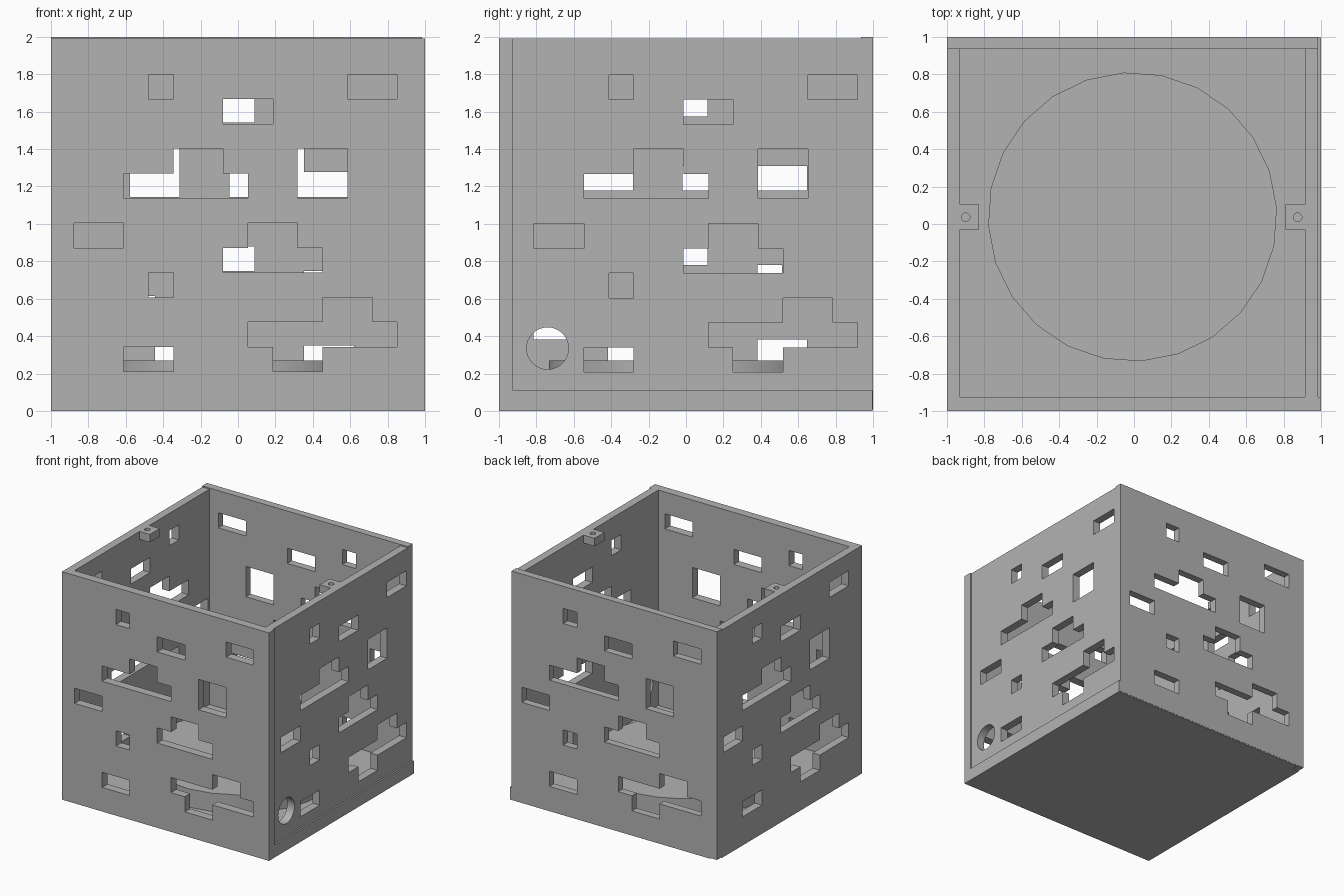
import bpy
import bmesh
import math
from mathutils import Matrix

cube = bpy.data.objects.get("Cube")
if cube:
    bpy.data.objects.remove(cube, do_unlink=True)

# One plain grey material
grey = bpy.data.materials.new("plain grey")
grey.use_nodes = True
shade = (0.45, 0.45, 0.45, 1)
grey.diffuse_color = shade
grey.node_tree.nodes["Principled BSDF"].inputs["Base Color"].default_value = shade

# Pattern of wall openings, top row first; '#' is an opening
PATTERN = [
    "...#.......##",
    "......##.....",
    ".............",
    "....##...##..",
    "..#####..##..",
    ".............",
    "##.....##....",
    "......####...",
    "...#.........",
    "..........##.",
    ".......######",
    "..##....##...",
]
CELL_W, CELL_H = 0.133, 0.1325
GRID_U, GRID_Z = -0.878, 0.21


def make_object(name, bm):
    bmesh.ops.recalc_face_normals(bm, faces=bm.faces[:])
    mesh = bpy.data.meshes.new(name)
    bm.to_mesh(mesh)
    bm.free()
    mesh.materials.append(grey)
    obj = bpy.data.objects.new(name, mesh)
    bpy.context.collection.objects.link(obj)
    return obj


def box(name, low, high):
    bm = bmesh.new()
    bmesh.ops.create_cube(bm, size=1)
    for v in bm.verts:
        v.co = [a if c < 0 else b for c, a, b in zip(v.co, low, high)]
    return make_object(name, bm)


def cylinder(name, centre, radius, depth, sides, rotation):
    bm = bmesh.new()
    matrix = Matrix.Translation(centre) @ rotation
    bmesh.ops.create_cone(bm, cap_ends=True, segments=sides, radius1=radius,
                          radius2=radius, depth=depth, matrix=matrix)
    return make_object(name, bm)


def activate(obj):
    bpy.ops.object.select_all(action='DESELECT')
    obj.select_set(True)
    bpy.context.view_layer.objects.active = obj


def drill(obj, centre, radius, depth, rotation, sides=32):
    cutter = cylinder("drill_cutter", centre, radius, depth, sides, rotation)
    cutter.hide_render = True
    mod = obj.modifiers.new("hole", 'BOOLEAN')
    mod.operation = 'DIFFERENCE'
    mod.solver = 'EXACT'
    mod.object = cutter
    activate(obj)
    bpy.ops.object.modifier_apply(modifier=mod.name)
    bpy.data.objects.remove(cutter, do_unlink=True)


def wall(name, turn, outer, inner, u_range, z_range, shift_u, shift_z):
    """Pierced slab built facing -y, then turned about z."""
    cols, rows = len(PATTERN[0]), len(PATTERN)
    us = [GRID_U + shift_u + CELL_W * i for i in range(cols + 1)]
    zs = [GRID_Z + shift_z + CELL_H * i for i in range(rows + 1)]
    us = [u_range[0]] + us + [u_range[1]]
    zs = [z_range[0]] + zs + [z_range[1]]
    bm = bmesh.new()
    verts = {}

    def vert(i, j, side):
        key = (i, j, side)
        if key not in verts:
            verts[key] = bm.verts.new((us[i], -(inner if side else outer), zs[j]))
        return verts[key]

    def solid(i, j):
        if not (0 <= i < cols + 2 and 0 <= j < rows + 2):
            return False
        if 1 <= i <= cols and 1 <= j <= rows:
            return PATTERN[rows - j][i - 1] == "."
        return True

    for i in range(cols + 2):
        for j in range(rows + 2):
            if not solid(i, j):
                continue
            ring = [(i, j), (i + 1, j), (i + 1, j + 1), (i, j + 1)]
            for side in (0, 1):
                bm.faces.new([vert(a, b, side) for a, b in ring])
            # Close the slab wherever the next cell is open
            steps = [(0, -1), (1, 0), (0, 1), (-1, 0)]
            for k, (di, dj) in enumerate(steps):
                if not solid(i + di, j + dj):
                    p, q = ring[k], ring[(k + 1) % 4]
                    bm.faces.new([vert(*p, 0), vert(*q, 0), vert(*q, 1), vert(*p, 1)])
    bm.transform(Matrix.Rotation(math.radians(turn), 4, 'Z'))
    return make_object(name, bm)


UPRIGHT = Matrix.Identity(4)
SIDEWAYS = Matrix.Rotation(math.pi / 2, 4, 'Y')

# Four walls; the +x one is slightly recessed behind the floor edge
wall("front_wall", 0, 1, 0.925, (-1, 1), (0, 1.99), 0, 0)
side_wall = wall("left_wall", 90, 0.985, 0.915, (-0.925, 0.935), (0.11, 1.99), 0.066, -0.003)
wall("back_wall", 180, 1, 0.935, (-0.985, 1), (0.008, 2), -0.007, 0.007)
wall("right_wall", 270, 1, 0.93, (-0.935, 0.925), (0, 1.99), -0.035, 0.04)

# Round cable opening
drill(side_wall, (0.95, -0.74, 0.335), 0.112, 0.3, SIDEWAYS)

# Floor with the raised round base
box("floor", (-0.93, -0.925, 0), (1, 0.998, 0.11))
base = cylinder("round_base", (-0.008, 0.038, 0.185), 0.773, 0.17, 24,
                Matrix.Rotation(math.radians(3.5), 4, 'Z'))
activate(base)
bpy.ops.object.shade_smooth_by_angle()

# Screw tabs at the rim
for name, x0, x1, hole_x in (("right_tab", -0.93, -0.83, -0.9),
                             ("left_tab", 0.81, 0.915, 0.875)):
    tab = box(name, (x0, -0.03, 1.92), (x1, 0.105, 1.99))
    drill(tab, (hole_x, 0.036, 1.95), 0.023, 0.3, UPRIGHT, 16)
